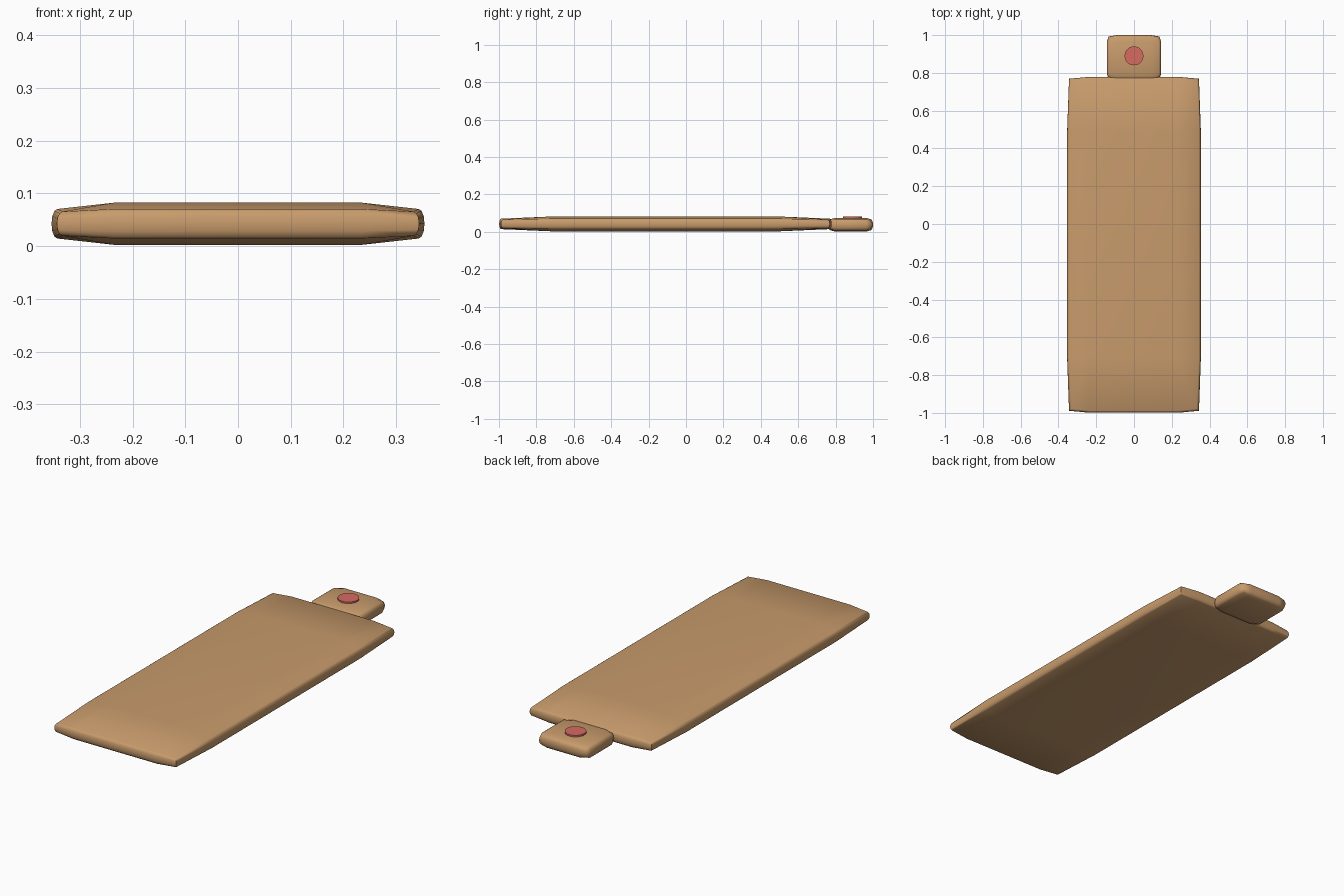
import bpy, bmesh, math

if "Cube" in bpy.data.objects:
    bpy.data.objects.remove(bpy.data.objects["Cube"])


def material(name, color):
    m = bpy.data.materials.new(name)
    m.diffuse_color = (*color, 1)
    m.use_nodes = True
    m.node_tree.nodes["Principled BSDF"].inputs["Base Color"].default_value = m.diffuse_color
    return m


tan = material("tan leather", (0.58, 0.33, 0.15))
red = material("red button", (0.66, 0.145, 0.12))


def finish(obj, mat, angle):
    obj.data.materials.append(mat)
    bpy.ops.object.select_all(action='DESELECT')
    obj.select_set(True)
    bpy.context.view_layer.objects.active = obj
    bpy.ops.object.shade_smooth_by_angle(angle=math.radians(angle))


def pillow(name, cy, inner, edge, corner, zmid, heights, bulge):
    """Flat cushion: 3x3 top and bottom panels joined by a rounded rim.
    inner/edge/corner are half sizes (x, y); heights are half thicknesses."""
    h_in, h_edge, h_corner = heights
    bm = bmesh.new()
    (ix, iy), (ex, ey), (kx, ky) = inner, edge, corner
    # outline, counter-clockwise, 3 points per corner
    quarter = [(ex, iy, h_edge), (kx, ky, h_corner), (ix, ey, h_edge)]
    outline = (quarter
               + [(-x, y, h) for x, y, h in quarter[::-1]]
               + [(-x, -y, h) for x, y, h in quarter]
               + [(x, -y, h) for x, y, h in quarter[::-1]])
    n = len(outline)
    rings = []
    for k in range(7):
        a = math.pi / 2 - math.pi * k / 6
        out = bulge * math.cos(a)
        ring = []
        for x, y, h in outline:
            dx = out if abs(x) > ix + 1e-6 else 0
            dy = out if abs(y) > iy + 1e-6 else 0
            ring.append(bm.verts.new((x + math.copysign(dx, x),
                                      cy + y + math.copysign(dy, y),
                                      zmid + h * math.sin(a))))
        rings.append(ring)
    for a, b in zip(rings, rings[1:]):
        for i in range(n):
            j = (i + 1) % n
            bm.faces.new((a[i], b[i], b[j], a[j]))
    for ring, s in ((rings[0], 1), (rings[-1], -1)):
        mid = [bm.verts.new((sx * ix, cy + sy * iy, zmid + s * h_in))
               for sx, sy in ((1, 1), (-1, 1), (-1, -1), (1, -1))]
        bm.faces.new(mid)
        for q in range(4):
            c = 3 * q
            bm.faces.new((mid[q], ring[c], ring[c + 1], ring[c + 2]))
            bm.faces.new((mid[q], ring[c + 2], ring[(c + 3) % n], mid[(q + 1) % 4]))
    bmesh.ops.recalc_face_normals(bm, faces=bm.faces)
    mesh = bpy.data.meshes.new(name)
    bm.to_mesh(mesh)
    bm.free()
    obj = bpy.data.objects.new(name, mesh)
    bpy.context.collection.objects.link(obj)
    finish(obj, tan, 60)
    return obj


# long padded body
pillow("padded_body", -0.11, (0.235, 0.60), (0.343, 0.878), (0.333, 0.868),
       0.0425, (0.04, 0.028, 0.023), 0.011)

# fastening tab at the back end
pillow("closure_tab", 0.88, (0.09, 0.085), (0.131, 0.107), (0.121, 0.100),
       0.038, (0.036, 0.030, 0.025), 0.013)

# round snap button on the tab
bpy.ops.mesh.primitive_cylinder_add(vertices=24, radius=0.05, depth=0.014,
                                    location=(0, 0.89, 0.075))
button = bpy.context.object
button.name = "snap_button"
finish(button, red, 30)
